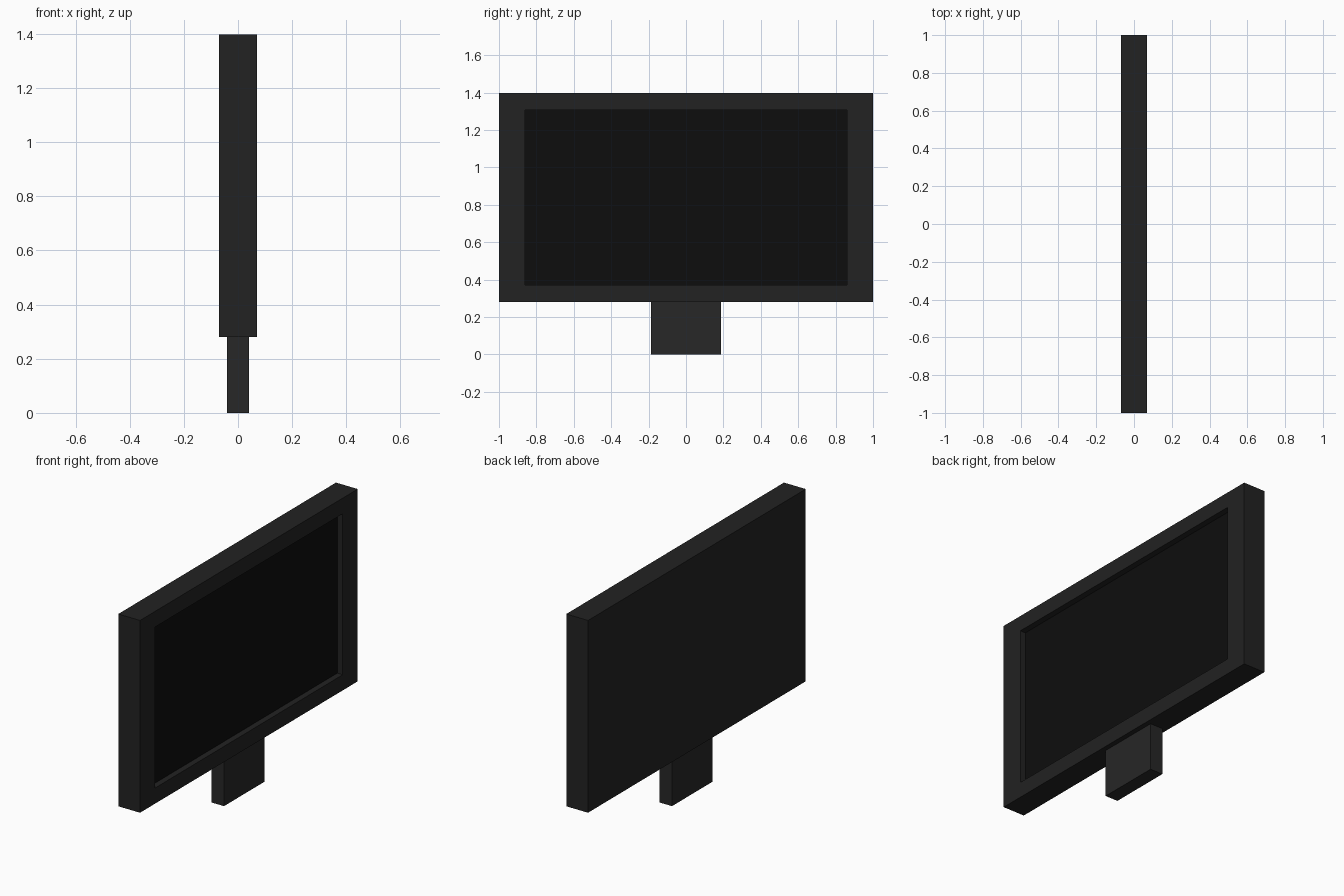
import bpy, bmesh
from mathutils import Vector

if "Cube" in bpy.data.objects:
    bpy.data.objects.remove(bpy.data.objects["Cube"])


def material(name, v):
    m = bpy.data.materials.new(name)
    m.diffuse_color = (v, v, v, 1)
    m.use_nodes = True
    m.node_tree.nodes["Principled BSDF"].inputs["Base Color"].default_value = m.diffuse_color
    return m


def add_object(name, bm, mat):
    me = bpy.data.meshes.new(name)
    bm.to_mesh(me)
    bm.free()
    ob = bpy.data.objects.new(name, me)
    me.materials.append(mat)
    bpy.context.collection.objects.link(ob)
    return ob


def box(center, size):
    bm = bmesh.new()
    bmesh.ops.create_cube(bm, size=1)
    bmesh.ops.scale(bm, vec=size, verts=bm.verts)
    bmesh.ops.translate(bm, vec=center, verts=bm.verts)
    return bm


HALF_T, BOTTOM, TOP = 0.07, 0.28, 1.398
MID_Z = (BOTTOM + TOP) / 2
SCREEN_Y, SCREEN_Z, RECESS = 0.862, 0.468, 0.035

# casing: box with an inset, recessed opening on the +x side
bm = box((0, 0, MID_Z), (2 * HALF_T, 2, TOP - BOTTOM))
bm.normal_update()
opening = max(bm.faces, key=lambda f: f.normal.x)
for depth in (0, RECESS):
    if depth == 0:
        bmesh.ops.inset_individual(bm, faces=[opening], thickness=0.09)
        for v in opening.verts:
            v.co.y = SCREEN_Y if v.co.y > 0 else -SCREEN_Y
            v.co.z = MID_Z + (SCREEN_Z if v.co.z > MID_Z else -SCREEN_Z)
    else:
        opening = bmesh.ops.extrude_discrete_faces(bm, faces=[opening])["faces"][0]
        bmesh.ops.translate(bm, vec=(-depth, 0, 0), verts=opening.verts)
bmesh.ops.delete(bm, geom=[opening], context='FACES_ONLY')
add_object("casing", bm, material("casing_plastic", 0.016))

# screen: panel closing the back of the recess
bm = bmesh.new()
x = HALF_T - RECESS
bm.faces.new([bm.verts.new(Vector((x, a * SCREEN_Y, MID_Z + b * SCREEN_Z)))
              for a, b in ((-1, -1), (1, -1), (1, 1), (-1, 1))])
add_object("screen", bm, material("screen_glass", 0.004))

# stand: plain block under the casing
add_object("stand", box((0, 0, BOTTOM / 2), (0.082, 0.374, BOTTOM)),
           material("stand_plastic", 0.02))
